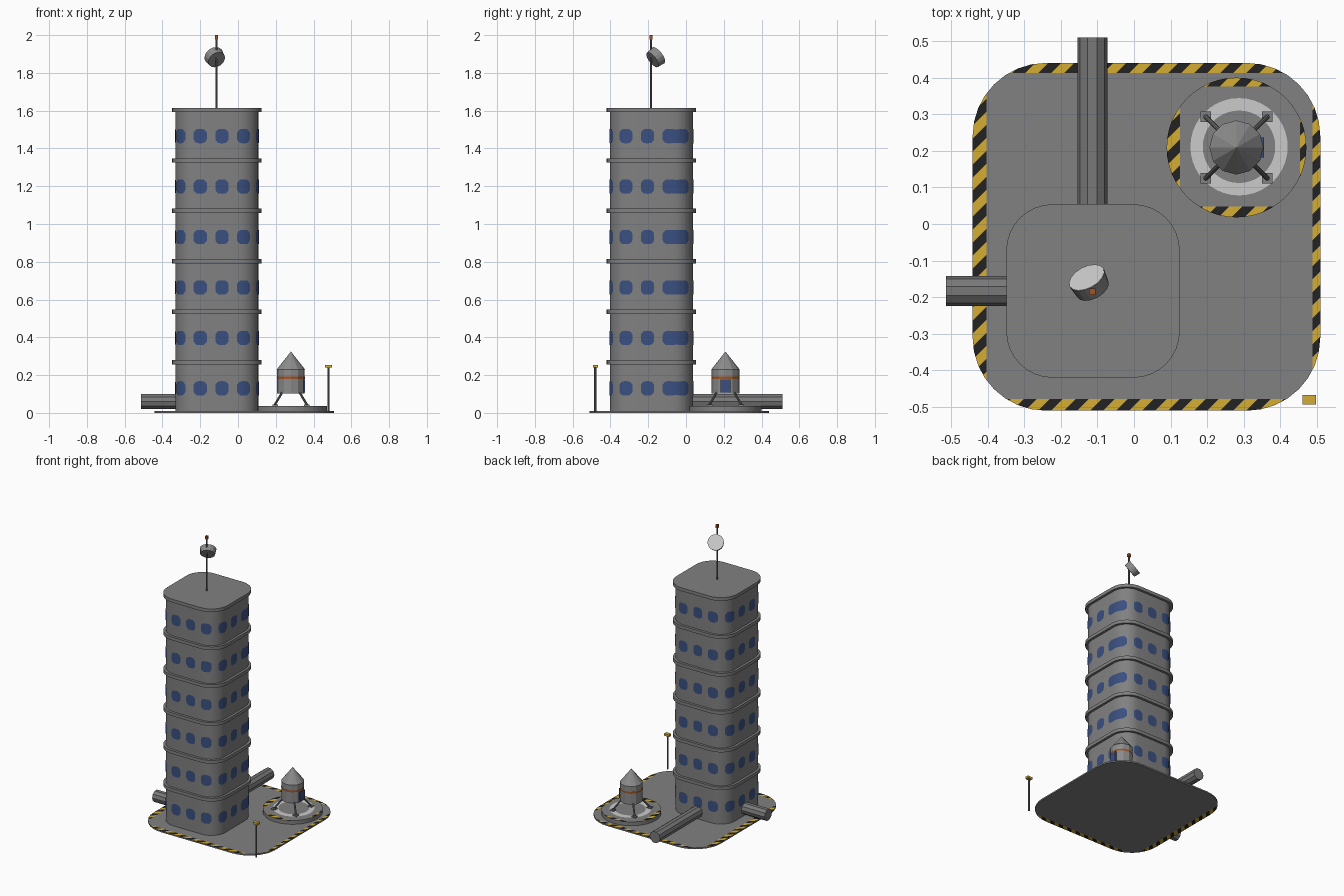
import bpy, bmesh, math
from mathutils import Vector, Matrix

if "Cube" in bpy.data.objects:
    bpy.data.objects.remove(bpy.data.objects["Cube"])

def mat(name, col):
    m = bpy.data.materials.new(name)
    m.diffuse_color = (*col, 1)
    m.use_nodes = True
    m.node_tree.nodes["Principled BSDF"].inputs["Base Color"].default_value = m.diffuse_color
    return m

GREY = mat("hull grey", (0.22, 0.22, 0.22))
TUBE = mat("tunnel grey", (0.19, 0.19, 0.19))
PALE = mat("lander grey", (0.26, 0.26, 0.26))
WHITE = mat("white", (0.60, 0.60, 0.60))
DARK = mat("dark metal", (0.14, 0.14, 0.14))
BLACK = mat("black", (0.016, 0.016, 0.016))
YELLOW = mat("yellow", (0.66, 0.42, 0.033))
BLUE = mat("window blue", (0.043, 0.08, 0.22))
ORANGE = mat("orange", (0.34, 0.09, 0.02))

def finish(name, bm, mats, smooth=False):
    me = bpy.data.meshes.new(name)
    bm.to_mesh(me)
    bm.free()
    for m in mats:
        me.materials.append(m)
    ob = bpy.data.objects.new(name, me)
    bpy.context.collection.objects.link(ob)
    if smooth:
        bpy.ops.object.select_all(action='DESELECT')
        ob.select_set(True)
        bpy.context.view_layer.objects.active = ob
        bpy.ops.object.shade_smooth_by_angle(angle=math.radians(30))
    return ob

def prism(outline, z0, z1):
    bm = bmesh.new()
    lo = [bm.verts.new((x, y, z0)) for x, y in outline]
    hi = [bm.verts.new((x, y, z1)) for x, y in outline]
    bm.faces.new(lo[::-1])
    bm.faces.new(hi)
    n = len(lo)
    for i in range(n):
        j = (i + 1) % n
        bm.faces.new((lo[i], lo[j], hi[j], hi[i]))
    bm.normal_update()
    return bm

def rounded(cx, cy, h, r, seg=8):
    pts = []
    for k in range(4):
        c = math.pi / 4 + k * math.pi / 2
        ox, oy = math.copysign(h - r, math.cos(c)), math.copysign(h - r, math.sin(c))
        for i in range(seg + 1):
            a = k * math.pi / 2 + i / seg * math.pi / 2
            pts.append((cx + ox + r * math.cos(a), cy + oy + r * math.sin(a)))
    return pts

def circle(cx, cy, r, n):
    return [(cx + r * math.cos(2 * math.pi * i / n), cy + r * math.sin(2 * math.pi * i / n)) for i in range(n)]

def rod(name, a, b, r, m, n=8, r2=None, smooth=False):
    a, b = Vector(a), Vector(b)
    d = b - a
    bm = bmesh.new()
    M = Matrix.Translation((a + b) / 2) @ d.to_track_quat('Z', 'Y').to_matrix().to_4x4()
    bmesh.ops.create_cone(bm, cap_ends=True, segments=n, radius1=r, radius2=r if r2 is None else r2,
                          depth=d.length, matrix=M)
    return finish(name, bm, [m], smooth)

def box(name, c, size, m):
    bm = bmesh.new()
    bmesh.ops.create_cube(bm, size=1, matrix=Matrix.Translation(c) @ Matrix.Diagonal((*size, 1)))
    return finish(name, bm, [m])

def hazard(bm, x0, x1, y0, y1, under=False, w=0.0355):
    """Cut edge bands outside the given rectangle and stripe them diagonally."""
    for co, no in (((x0, 0, 0), (1, 0, 0)), ((x1, 0, 0), (1, 0, 0)),
                   ((0, y0, 0), (0, 1, 0)), ((0, y1, 0), (0, 1, 0))):
        bmesh.ops.bisect_plane(bm, geom=bm.verts[:] + bm.edges[:] + bm.faces[:], plane_co=co, plane_no=no)
    bm.normal_update()

    def band():
        out = []
        for f in bm.faces:
            c = f.calc_center_bounds()
            near = c.x < x0 or c.y < y0
            if (f.normal.z > 0.5 and (near or c.x > x1 or c.y > y1)) or (under and f.normal.z < -0.5 and near):
                out.append(f)
        return out
    for k in range(-30, 31):
        fs = band()
        geom = fs + list({e for f in fs for e in f.edges}) + list({v for f in fs for v in f.verts})
        bmesh.ops.bisect_plane(bm, geom=geom, plane_co=(k * w, 0, 0), plane_no=(1, -1, 0))
    for f in band():
        c = f.calc_center_median()
        f.material_index = 1 + math.floor((c.x - c.y) / w) % 2

# base plate with hazard edge
bm = prism(rounded(0.034, -0.035, 0.475, 0.2), 0, 0.01)
hazard(bm, -0.403, 0.487, -0.478, 0.412, True)
finish("base_plate", bm, [GREY, YELLOW, BLACK])

# tower body and floor bands
TX, TY, H, R = -0.112, -0.183, 0.22, 0.11
finish("tower_body", prism(rounded(TX, TY, H, R), 0.01, 1.60), [GREY], True)
for i in range(1, 7):
    z = 0.001 + 0.267 * i
    finish(f"floor_band_{i}", prism(rounded(TX, TY, H + 0.017, R + 0.017), z - 0.011, z + 0.012), [GREY], True)

def wall(s, off=0.003):
    """Point on the tower wall at arc length s from the front centre."""
    f = H - R
    q = 2 * f + math.pi * R / 2
    k, t = divmod(s + f, q)
    if t < 2 * f:
        p = Vector((t - f, -H - off, 0))
    else:
        a = (t - 2 * f) / R
        p = Vector((f + (R + off) * math.sin(a), -f - (R + off) * math.cos(a), 0))
    return Matrix.Rotation(k * math.pi / 2, 3, 'Z') @ p + Vector((TX, TY, 0))

# windows: evenly spaced around the wall, the first and last merging at a seam
bm = bmesh.new()
for floor in range(6):
    zc = 0.130 + 0.267 * floor
    for i in range(14):
        s = 0.487 - 0.115 * i
        prof = [(-0.035, 0.018), (-0.029, 0.028), (-0.018, 0.037), (0, 0.038),
                (0.018, 0.037), (0.029, 0.028), (0.035, 0.018)]
        if i == 0:
            prof = prof[:5] + [(0.036, 0.036), (0.042, 0.036)]
        if i == 13:
            prof = [(-0.035, 0.036)] + prof[2:]
        cols = []
        for u, h in prof:
            p = wall(s + u)
            cols.append((bm.verts.new((p.x, p.y, zc - h)), bm.verts.new((p.x, p.y, zc + h))))
        for a, b in zip(cols, cols[1:]):
            bm.faces.new((a[0], b[0], b[1], a[1]))
finish("windows", bm, [BLUE])

# connecting tunnels
def tunnel(name, a, b, r, axis):
    """Ten-sided tube along x or y with a side vertex pointing sideways."""
    bm = prism(circle(0, 0, r, 10), a, b)
    if axis == 'X':
        M = Matrix(((0, 0, 1, 0), (1, 0, 0, TY), (0, 1, 0, 0.060), (0, 0, 0, 1)))
    else:
        M = Matrix(((-1, 0, 0, -0.114), (0, 0, 1, 0), (0, 1, 0, 0.060), (0, 0, 0, 1)))
    bm.transform(M)
    finish(name, bm, [TUBE])

tunnel("back_tunnel", 0.0, 0.510, 0.041, 'Y')
tunnel("left_tunnel", -0.513, -0.30, 0.041, 'X')

# roof mast and dish
rod("mast", (-0.114, -0.185, 1.60), (-0.114, -0.185, 1.98), 0.006, DARK)
box("mast_tip", (-0.114, -0.185, 1.989), (0.017, 0.017, 0.022), ORANGE)
n = Vector((-0.47 * 0.83, 0.88 * 0.83, 0.56)).normalized()
c = Vector((-0.121, -0.162, 1.881))
rod("dish_body", c - n * 0.021, c + n * 0.020, 0.048, PALE, 16, 0.053)
rod("dish_face", c + n * 0.020, c + n * 0.022, 0.052, WHITE, 16)

# landing pad with hazard edge and white ring
PX, PY = 0.280, 0.209
bm = prism(circle(PX, PY, 0.191, 48), 0.01, 0.037)
hazard(bm, 0.125, 0.453, 0.048, 0.376)
finish("landing_pad", bm, [GREY, YELLOW, BLACK])
bm = bmesh.new()
inner = [bm.verts.new((x, y, 0.039)) for x, y in circle(PX + 0.007, PY + 0.002, 0.099, 40)]
outer = [bm.verts.new((x, y, 0.039)) for x, y in circle(PX + 0.007, PY + 0.002, 0.133, 40)]
for i in range(40):
    j = (i + 1) % 40
    bm.faces.new((inner[i], outer[i], outer[j], inner[j]))
finish("pad_ring", bm, [WHITE])

# lander
rod("lander_body", (PX, PY, 0.103), (PX, PY, 0.180), 0.073, PALE, 12)
rod("lander_stripe", (PX, PY, 0.180), (PX, PY, 0.193), 0.0735, ORANGE, 12)
rod("lander_upper", (PX, PY, 0.193), (PX, PY, 0.231), 0.073, PALE, 12)
rod("lander_nose", (PX, PY, 0.231), (PX, PY, 0.325), 0.074, PALE, 12, 0.0)
box("lander_door", (PX + 0.071, PY, 0.142), (0.009, 0.054, 0.068), BLUE)
for i, (sx, sy) in enumerate(((1, 1), (-1, 1), (-1, -1), (1, -1))):
    rod(f"lander_leg_{i}", (PX + sx * 0.045, PY + sy * 0.045, 0.110),
        (PX + sx * 0.085, PY + sy * 0.085, 0.043), 0.006, DARK)
    box(f"lander_foot_{i}", (PX + sx * 0.084, PY + sy * 0.084, 0.041), (0.029, 0.029, 0.008), GREY)

# corner lamp
rod("lamp_post", (0.479, -0.480, 0.005), (0.479, -0.480, 0.242), 0.006, DARK)
box("lamp_head", (0.479, -0.480, 0.247), (0.037, 0.026, 0.015), YELLOW)
